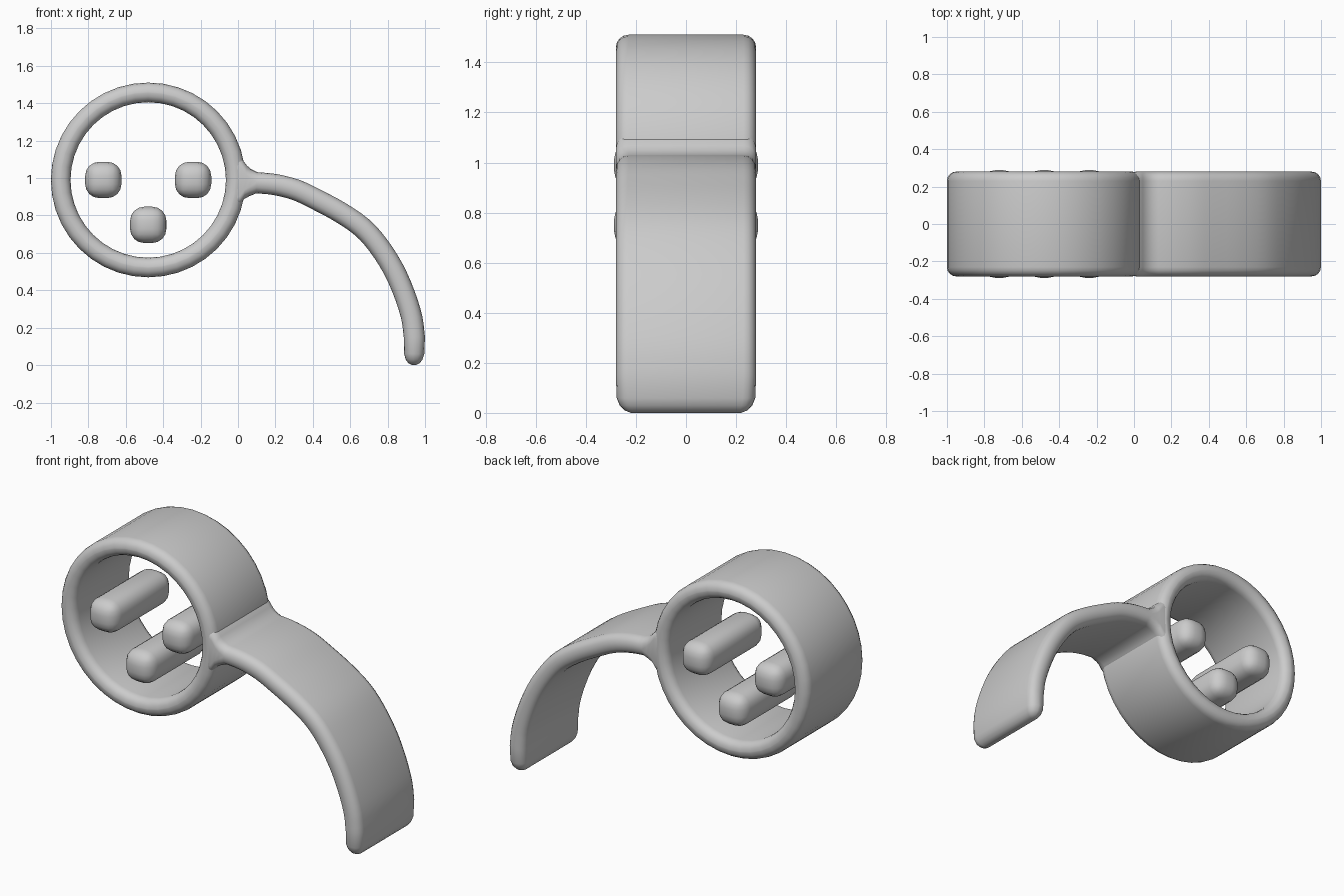
import bpy, bmesh
from math import sin, cos, pi, radians
from mathutils import Vector

cube = bpy.data.objects.get("Cube")
if cube:
    bpy.data.objects.remove(cube, do_unlink=True)

GREY = (0.6, 0.6, 0.6, 1)
mat = bpy.data.materials.new("plain grey")
mat.use_nodes = True
mat.diffuse_color = GREY
mat.node_tree.nodes["Principled BSDF"].inputs["Base Color"].default_value = GREY


def finish(bm, name):
    bmesh.ops.recalc_face_normals(bm, faces=bm.faces)
    mesh = bpy.data.meshes.new(name)
    bm.to_mesh(mesh)
    bm.free()
    mesh.materials.append(mat)
    obj = bpy.data.objects.new(name, mesh)
    bpy.context.collection.objects.link(obj)
    bpy.ops.object.select_all(action="DESELECT")
    obj.select_set(True)
    bpy.context.view_layer.objects.active = obj
    bpy.ops.object.shade_smooth_by_angle(angle=radians(35))
    return obj


def section(thick, depth, steps=4):
    """Rounded rectangle as (across, y) pairs."""
    r = min(0.05, thick * 0.48)
    pts = []
    for k, (sx, sy) in enumerate([(1, 1), (-1, 1), (-1, -1), (1, -1)]):
        for i in range(steps + 1):
            a = (k + i / steps) * pi / 2
            pts.append((sx * (thick / 2 - r) + r * cos(a),
                        sy * (depth - r) + r * sin(a)))
    return pts


def sweep(name, path, closed):
    """Run the band section along (x, z, thickness, half depth) stations."""
    bm = bmesh.new()
    n = len(path)
    rows = []
    for i, (x, z, thick, depth) in enumerate(path):
        a = path[(i - 1) % n] if closed else path[max(i - 1, 0)]
        b = path[(i + 1) % n] if closed else path[min(i + 1, n - 1)]
        t = Vector((b[0] - a[0], b[1] - a[1])).normalized()
        rows.append([bm.verts.new((x - t.y * u, y, z + t.x * u))
                     for u, y in section(thick, depth)])
    for i in range(n if closed else n - 1):
        p, q = rows[i], rows[(i + 1) % n]
        for j in range(len(p)):
            k = (j + 1) % len(p)
            bm.faces.new((p[j], p[k], q[k], q[j]))
    if not closed:
        bm.faces.new(rows[0])
        bm.faces.new(rows[-1])
    return finish(bm, name)


# Round hoop
CX, CZ, SIDES = -0.48, 0.99, 40
hoop = [(CX + 0.468 * cos(2 * pi * i / SIDES), CZ + 0.468 * sin(2 * pi * i / SIDES),
         0.105, 0.28) for i in range(SIDES)]
sweep("hoop", hoop, True)

# Curved arm: flared root, smooth arc, rounded tip
root = [(-0.02, 0.98, 0.29, 0.275), (0.015, 0.98, 0.25, 0.28), (0.04, 0.978, 0.18, 0.28),
        (0.065, 0.976, 0.145, 0.28)]
line = [(0.1, 0.975), (0.2, 0.965), (0.315, 0.935), (0.43, 0.88), (0.55, 0.815),
        (0.665, 0.735), (0.75, 0.64), (0.83, 0.515), (0.89, 0.38), (0.93, 0.25),
        (0.942, 0.15)]
arc = []
for i in range(len(line) - 1):
    p0, p1, p2, p3 = (Vector(line[min(max(i + k, 0), len(line) - 1)]) for k in (-1, 0, 1, 2))
    for s in (0, 1 / 3, 2 / 3):
        p = 0.5 * (2 * p1 + (p2 - p0) * s + (2 * p0 - 5 * p1 + 4 * p2 - p3) * s ** 2
                   + (3 * p1 - p0 - 3 * p2 + p3) * s ** 3)
        arc.append((p.x, p.y, 0.113, 0.28))
tip = [(0.943, 0.15, 0.113, 0.28), (0.942, 0.06, 0.108, 0.277), (0.941, 0.03, 0.09, 0.265),
       (0.941, 0.01, 0.06, 0.245), (0.941, 0, 0.02, 0.22)]
sweep("arm", root + arc + tip, False)

# Three rounded pegs inside the hoop
for name, x, z in [("right_peg", -0.72, 0.99), ("left_peg", -0.24, 0.99),
                   ("lower_peg", -0.48, 0.75)]:
    bm = bmesh.new()
    bmesh.ops.create_cube(bm, size=1)
    bmesh.ops.scale(bm, vec=(0.194, 0.575, 0.194), verts=bm.verts)
    bmesh.ops.bevel(bm, geom=bm.edges[:], offset=0.075, segments=4, profile=0.5,
                    affect="EDGES")
    bmesh.ops.translate(bm, vec=(x, 0, z), verts=bm.verts)
    finish(bm, name)
